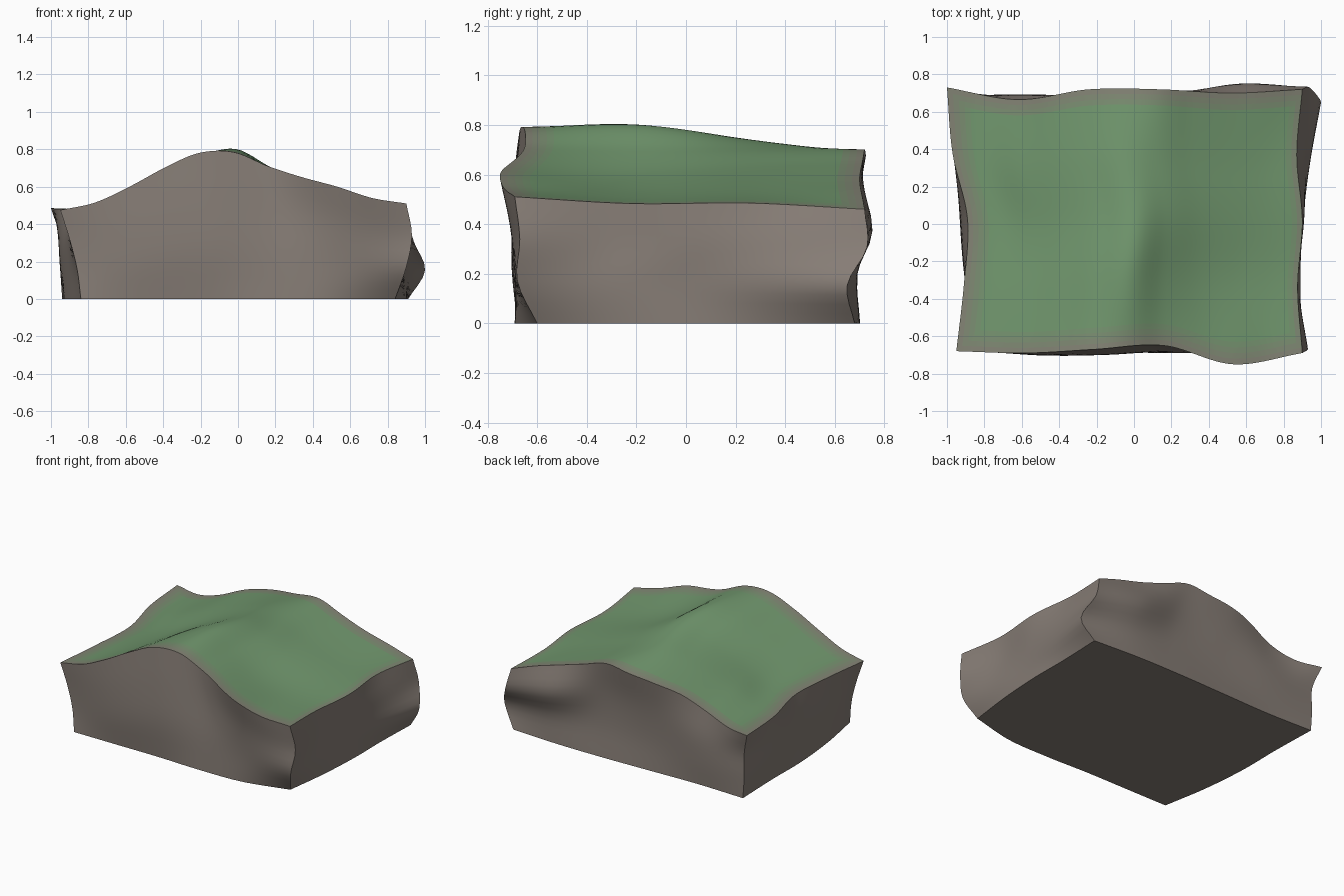
import bpy, bmesh

if "Cube" in bpy.data.objects:
    bpy.data.objects.remove(bpy.data.objects["Cube"])

# Wall offsets: rows from bottom to top, columns along the wall
LEFT = [[-.84, -.90, -.93, -.93, -.94], [-.86, -.90, -.93, -.95, -.95],
        [-.90, -.90, -.92, -.96, -.95], [-.95, -.91, -.89, -.97, -1.0]]
RIGHT = [[.84, .88, .90, .90, .91], [.90, .89, .90, .94, 1.0],
         [.93, .88, .91, .92, .94], [.90, .875, .90, .87, .90]]
FRONT = [[-.68, -.68, -.68, -.69, -.68, -.60], [-.67, -.70, -.70, -.68, -.69, -.68],
         [-.67, -.70, -.69, -.66, -.71, -.67], [-.68, -.69, -.67, -.65, -.75, -.69]]
BACK = [[.69, .68, .69, .70, .70, .68], [.69, .69, .68, .68, .69, .65],
        [.69, .69, .69, .69, .75, .73], [.73, .665, .72, .72, .70, .72]]
# Ground height: rows from front to back, columns from left to right
HEIGHT = [[.475, .515, .60, .70, .78, .785, .71, .65, .60, .54, .51],
          [.48, .505, .57, .66, .75, .80, .70, .61, .55, .51, .483],
          [.48, .49, .56, .63, .69, .74, .70, .63, .57, .52, .485],
          [.485, .485, .54, .62, .66, .68, .70, .64, .58, .525, .46]]


def curve(vals, t):
    """Smooth curve through evenly spaced values."""
    n = len(vals) - 1
    i = min(int(t * n), n - 1)
    f = t * n - i
    b, c = vals[i], vals[i + 1]
    a = vals[i - 1] if i else 2 * b - c
    d = vals[i + 2] if i + 2 <= n else 2 * c - b
    return b + .5 * f * (c - a + f * (2 * a - 5 * b + 4 * c - d + f * (3 * (b - c) + d - a)))


def sheet(rows, s, t):
    return curve([curve(r, s) for r in rows], t)


def block_point(u, v, t):
    """Map the unit cube onto the rough block of land."""
    x0, x1 = sheet(LEFT, v, t), sheet(RIGHT, v, t)
    y0, y1 = sheet(FRONT, u, t), sheet(BACK, u, t)
    return (x0 + (x1 - x0) * u, y0 + (y1 - y0) * v, t * sheet(HEIGHT, u, v))


def material(name, col):
    m = bpy.data.materials.new(name)
    m.diffuse_color = (*col, 1)
    m.use_nodes = True
    m.node_tree.nodes["Principled BSDF"].inputs["Base Color"].default_value = m.diffuse_color
    return m


# Colours: earth blending into grass
EARTH, GRASS, STEPS = (.24, .205, .18), (.165, .31, .155), 5
mats = [material(f"ground_{i}", [a + (b - a) * i / STEPS for a, b in zip(EARTH, GRASS)])
        for i in range(STEPS + 1)]


def grass_level(u, v):
    """Earth shows along the top rim, least on the right side."""
    d = min(u * 1.9, (1 - u) * 1.9 + .05, v * 1.4, (1 - v) * 1.4 + .015)
    return round(STEPS * min(1, max(0, d / .13)))


bm = bmesh.new()


def patch(place, na, nb, flip, top=False):
    """One side of the cube as a grid of quads."""
    g = [[bm.verts.new(block_point(*place(a / na, b / nb))) for b in range(nb + 1)]
         for a in range(na + 1)]
    for a in range(na):
        for b in range(nb):
            q = [g[a][b], g[a + 1][b], g[a + 1][b + 1], g[a][b + 1]]
            f = bm.faces.new(q[::-1] if flip else q)
            if top:
                f.material_index = grass_level((a + .5) / na, (b + .5) / nb)


NU, NV, NT = 64, 48, 12
patch(lambda a, b: (a, b, 1), NU, NV, False, True)   # grassy top
patch(lambda a, b: (a, b, 0), NU, NV, True)          # underside
patch(lambda a, b: (a, 0, b), NU, NT, False)         # front wall
patch(lambda a, b: (a, 1, b), NU, NT, True)          # back wall
patch(lambda a, b: (0, a, b), NV, NT, True)          # left wall
patch(lambda a, b: (1, a, b), NV, NT, False)         # right wall
bmesh.ops.remove_doubles(bm, verts=bm.verts, dist=1e-4)

mesh = bpy.data.meshes.new("land_block")
bm.to_mesh(mesh)
bm.free()
for m in mats:
    mesh.materials.append(m)
land = bpy.data.objects.new("land_block", mesh)
bpy.context.collection.objects.link(land)
bpy.context.view_layer.objects.active = land
land.select_set(True)
bpy.ops.object.shade_smooth_by_angle(angle=.6)
